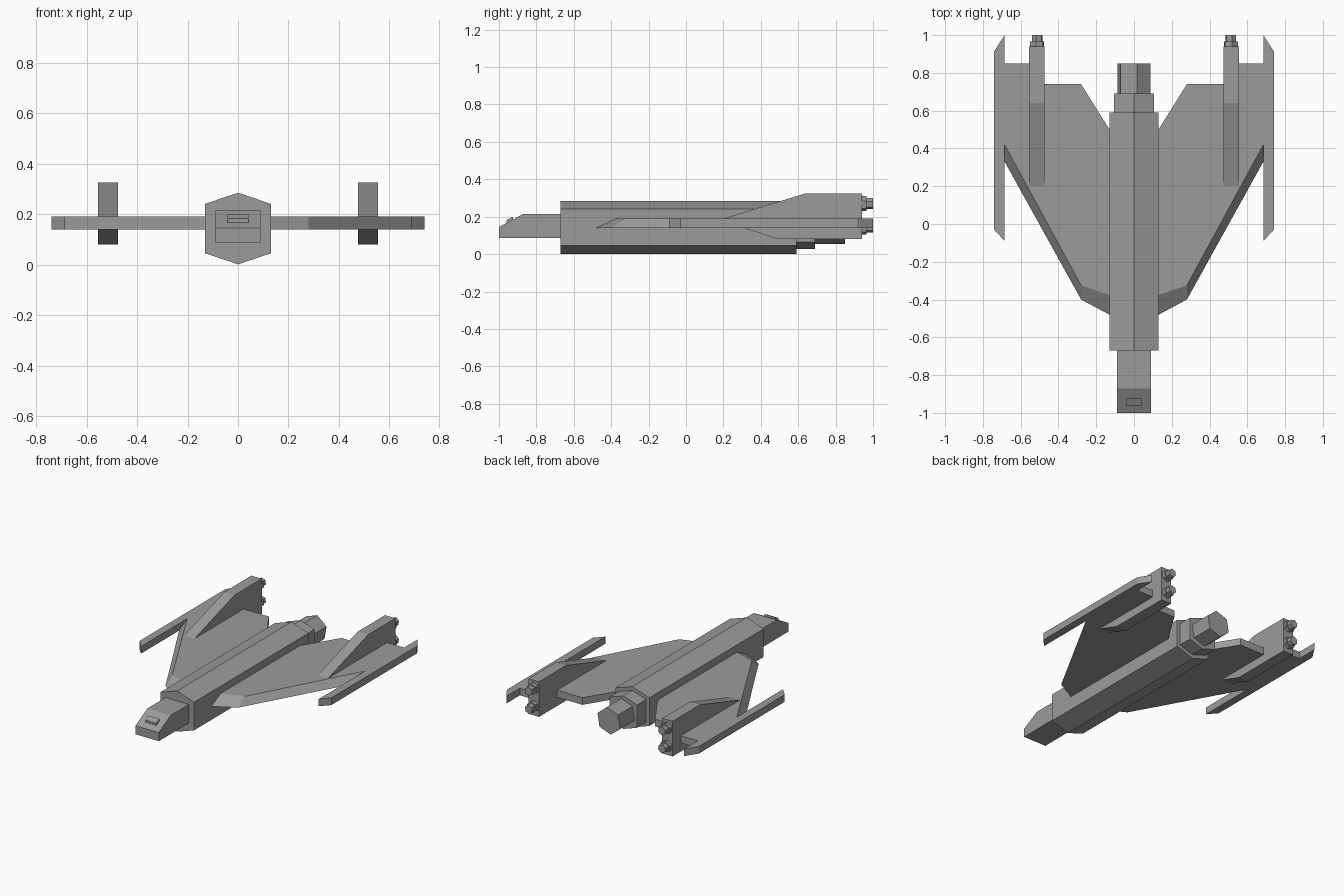
import bpy, bmesh, math
from mathutils import Matrix, Vector

cube = bpy.data.objects.get("Cube")
if cube:
    bpy.data.objects.remove(cube, do_unlink=True)

hull_grey = bpy.data.materials.new("hull_grey")
hull_grey.use_nodes = True
GREY = (0.33, 0.33, 0.33, 1)
hull_grey.diffuse_color = GREY
hull_grey.node_tree.nodes["Principled BSDF"].inputs["Base Color"].default_value = GREY


def loft(name, start, end):
    """Solid between two matching rings of points."""
    bm = bmesh.new()
    a = [bm.verts.new(p) for p in start]
    b = [bm.verts.new(p) for p in end]
    bm.faces.new(a)
    bm.faces.new(b)
    for i in range(len(a)):
        j = (i + 1) % len(a)
        bm.faces.new((a[i], a[j], b[j], b[i]))
    bmesh.ops.recalc_face_normals(bm, faces=bm.faces)
    mesh = bpy.data.meshes.new(name)
    bm.to_mesh(mesh)
    bm.free()
    mesh.materials.append(hull_grey)
    obj = bpy.data.objects.new(name, mesh)
    bpy.context.collection.objects.link(obj)
    return obj


def along_y(name, outline, y0, y1):
    return loft(name, [(x, y0, z) for x, z in outline], [(x, y1, z) for x, z in outline])


def along_x(name, outline, x0, x1):
    return loft(name, [(x0, y, z) for y, z in outline], [(x1, y, z) for y, z in outline])


def plate(name, bottom, top, z0=0.14, z1=0.19):
    return loft(name, [(x, y, z0) for x, y in bottom], [(x, y, z1) for x, y in top])


def hexagon(cx, cz, r, turn):
    angles = [math.radians(turn + 60 * i) for i in range(6)]
    return [(cx + r * math.cos(a), cz + r * math.sin(a)) for a in angles]


def hull_section(s, mid=0.143):
    half = [(0.13, 0.098), (0, 0.142), (-0.13, 0.098)]
    return [(x * s, mid + z * s) for x, z in half] + [(-x * s, mid - z * s) for x, z in half]


def mirrored(obj):
    """Opposite-hand copy across the centre plane."""
    mesh = obj.data.copy()
    mesh.transform(Matrix.Scale(-1, 4, Vector((1, 0, 0))))
    mesh.flip_normals()
    twin = bpy.data.objects.new(obj.name.replace("left", "right"), mesh)
    bpy.context.collection.objects.link(twin)


# Fuselage, rear collar and main engine
along_y("fuselage", hull_section(1), -0.67, 0.59)
along_y("engine_collar", hull_section(0.81), 0.59, 0.69)
along_y("main_engine", hexagon(0, 0.145, 0.093, 20), 0.69, 0.85)

# Nose with sloped top and its small raised sensor
along_x("nose", [(-1, 0.085), (-0.67, 0.085), (-0.67, 0.215), (-0.87, 0.215), (-1, 0.145)], -0.09, 0.09)
along_x("nose_sensor", [(-0.96, 0.165), (-0.925, 0.184), (-0.925, 0.2), (-0.96, 0.182)], -0.042, 0.042)

# Wing with bevelled leading edge
rear = [(0.685, 0.85), (0.515, 0.85), (0.515, 0.74), (0.28, 0.74), (0.13, 0.5), (0.05, 0.5)]
wing_bottom = [(0.05, -0.48), (0.13, -0.48), (0.28, -0.4), (0.685, 0.33)] + rear
wing_top = [(0.05, -0.375), (0.13, -0.375), (0.28, -0.325), (0.685, 0.42)] + rear
mirrored(plate("left_wing", wing_bottom, wing_top))

# Wingtip rail
rail = [(0.685, -0.09), (0.74, -0.03), (0.74, 0.915), (0.685, 1.0)]
mirrored(plate("left_wingtip_rail", rail, rail))

# Engine pod with two stepped nozzles
pod = [(0.2, 0.19), (0.64, 0.325), (0.94, 0.325), (0.94, 0.08), (0.49, 0.08), (0.31, 0.14), (0.2, 0.14)]
pod_obj = along_x("left_pod", [p for p in pod[:-1]] + [(0.31, 0.185)], 0.475, 0.555)
mirrored(pod_obj)
for label, z in (("upper", 0.27), ("lower", 0.145)):
    mirrored(along_y(f"left_{label}_nozzle_base", hexagon(0.513, z, 0.04, 20), 0.92, 0.965))
    mirrored(along_y(f"left_{label}_nozzle", hexagon(0.513, z, 0.03, 20), 0.965, 1.0))
